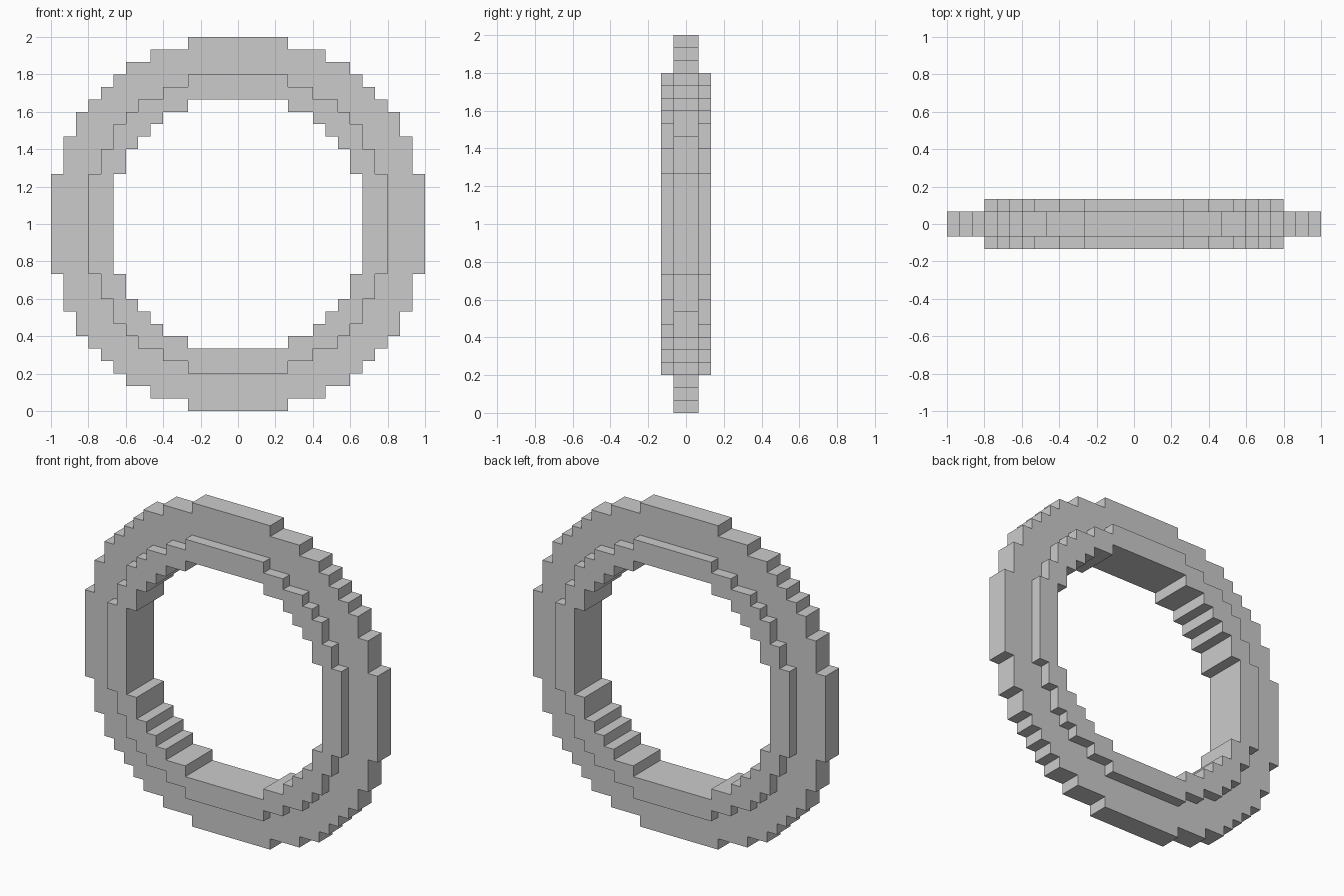
import bpy, bmesh

if "Cube" in bpy.data.objects:
    bpy.data.objects.remove(bpy.data.objects["Cube"])

U = 2 / 30  # one block of the stepped grid

# Convex corners of one quadrant (x, z from the centre, in blocks)
OUTER = [(4, 15), (7, 14), (9, 13), (10, 12), (11, 11), (12, 10), (13, 9), (14, 7), (15, 4)]
MIDDLE = [(4, 12), (6, 11), (8, 10), (9, 9), (10, 8), (11, 6), (12, 4)]
HOLE = [(4, 10), (6, 9), (7, 8), (8, 7), (9, 6), (10, 4)]


def outline(corners):
    """Full stepped circle from one quadrant of corners."""
    quad = []
    for i, (x, z) in enumerate(corners):
        quad.append((x, z))
        if i + 1 < len(corners):
            quad.append((x, corners[i + 1][1]))
    flip = quad[::-1]
    return (quad + [(x, -z) for x, z in flip]
            + [(-x, -z) for x, z in quad] + [(-x, z) for x, z in flip])


def add_loop(bm, corners, y):
    verts = [bm.verts.new((x * U, y * U, 1 + z * U)) for x, z in outline(corners)]
    edges = [bm.edges.new((v, verts[i - 1])) for i, v in enumerate(verts)]
    return verts, edges


def wall(bm, a, b):
    """Side wall between two matching loops."""
    for i in range(len(a)):
        bm.faces.new((a[i - 1], a[i], b[i], b[i - 1]))


def flat_ring(bm, a, b):
    """Flat face between two concentric loops."""
    bmesh.ops.triangle_fill(bm, edges=a + b, use_beauty=True, normal=(0, 1, 0))


bm = bmesh.new()
rim, step, raised, hole = {}, {}, {}, {}
for s in (-1, 1):
    rim[s] = add_loop(bm, OUTER, s)
    step[s] = add_loop(bm, MIDDLE, s)
    raised[s] = add_loop(bm, MIDDLE, 2 * s)
    hole[s] = add_loop(bm, HOLE, 2 * s)
    # Front and back faces of the rim and of the raised inner band
    flat_ring(bm, rim[s][1], step[s][1])
    flat_ring(bm, raised[s][1], hole[s][1])
    wall(bm, step[s][0], raised[s][0])

# Outer tread and inner hole walls
wall(bm, rim[-1][0], rim[1][0])
wall(bm, hole[-1][0], hole[1][0])
bmesh.ops.recalc_face_normals(bm, faces=bm.faces[:])

mesh = bpy.data.meshes.new("stepped_ring")
bm.to_mesh(mesh)
bm.free()
bpy.context.collection.objects.link(bpy.data.objects.new("stepped_ring", mesh))
